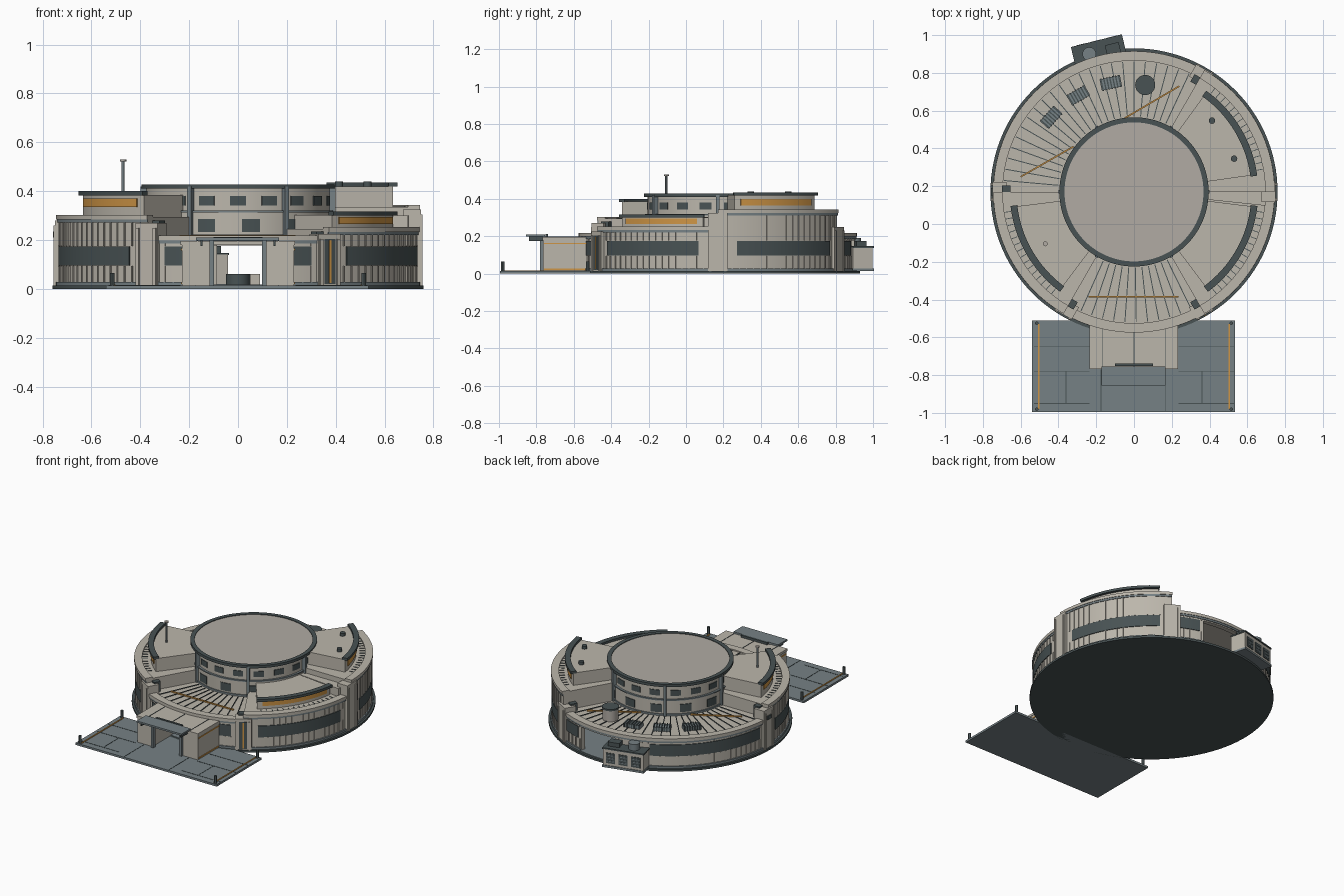
import bpy, bmesh, math
from mathutils import Matrix, Vector

if "Cube" in bpy.data.objects:
    bpy.data.objects.remove(bpy.data.objects["Cube"])

CY = 0.17  # the round building is centred on (0, CY)

def mat(name, r, g, b):
    m = bpy.data.materials.new(name)
    m.diffuse_color = (r, g, b, 1)
    m.use_nodes = True
    m.node_tree.nodes["Principled BSDF"].inputs["Base Color"].default_value = m.diffuse_color
    return m

CREAM = mat("cream_panel", 0.50, 0.47, 0.41)
STONE = mat("warm_grey_roof", 0.44, 0.41, 0.37)
DARK = mat("dark_slate", 0.065, 0.085, 0.088)
BLUE = mat("blue_grey_metal", 0.18, 0.22, 0.235)
ORANGE = mat("orange_light", 0.62, 0.30, 0.06)

parts = {}

def part(name, material):
    if name not in parts:
        parts[name] = (bmesh.new(), material)
    return parts[name][0]

def arc(name, m, r0, r1, a0, a1, z0, z1):
    """Curved block between two radii, two angles (degrees) and two heights."""
    bm = part(name, m)
    full = a1 - a0 >= 360
    n = max(1, round((a1 - a0) / 3))
    rows = []
    for i in range(n if full else n + 1):
        a = math.radians(a0 + (a1 - a0) * i / n)
        c, s = math.cos(a), math.sin(a)
        rows.append([bm.verts.new((r * c, CY + r * s, z))
                     for r, z in ((r0, z0), (r1, z0), (r1, z1), (r0, z1))])
    for i in range(n):
        p, q = rows[i], rows[(i + 1) % len(rows)]
        for k in range(4):
            j = (k + 1) % 4
            bm.faces.new((p[k], p[j], q[j], q[k]))
    if not full:
        bm.faces.new(rows[0])
        bm.faces.new(rows[-1])

def box(name, m, x0, x1, y0, y1, z0, z1):
    M = Matrix.Translation(((x0 + x1) / 2, (y0 + y1) / 2, (z0 + z1) / 2)) \
        @ Matrix.Diagonal((x1 - x0, y1 - y0, z1 - z0, 1))
    bmesh.ops.create_cube(part(name, m), size=1, matrix=M)

def pbox(name, m, ang, r0, r1, width, z0, z1, shift=0):
    """Box turned to face outward at an angle round the building."""
    M = Matrix.Translation((0, CY, 0)) @ Matrix.Rotation(math.radians(ang), 4, 'Z') \
        @ Matrix.Translation(((r0 + r1) / 2, shift, (z0 + z1) / 2)) \
        @ Matrix.Diagonal((r1 - r0, width, z1 - z0, 1))
    bmesh.ops.create_cube(part(name, m), size=1, matrix=M)

def cyl(name, m, x, y, r, z0, z1, n=32):
    bmesh.ops.create_cone(part(name, m), cap_ends=True, segments=n, radius1=r, radius2=r,
                          depth=z1 - z0, matrix=Matrix.Translation((x, y, (z0 + z1) / 2)))

def polar(r, ang):
    a = math.radians(ang)
    return r * math.cos(a), CY + r * math.sin(a)

# Base and hall floor
cyl("base_disc", DARK, 0, CY, 0.76, 0, 0.014, 120)
cyl("hall_floor", BLUE, 0, CY, 0.745, 0.013, 0.018, 120)
cyl("round_desk", DARK, 0, CY, 0.05, 0.018, 0.06)
box("hall_bench", CREAM, 0.05, 0.09, 0.12, 0.22, 0.018, 0.06)

# Outer ring sectors: start, end, wall height, clear opening, window bands
sectors = [(0, 60, 0.335, None, [(8, 54)]),
           (60, 180, 0.21, (76, 97), [(64, 74), (115, 174)]),
           (180, 240, 0.295, None, [(187, 233)]),
           (240, 300, 0.21, (258, 282), [(246, 256), (284, 294)]),
           (300, 360, 0.245, None, [(307, 352)])]
for a0, a1, h, gap, bands in sectors:
    spans = [(a0, gap[0]), (gap[1], a1)] if gap else [(a0, a1)]
    for s in spans:
        arc("outer_wall", CREAM, 0.705, 0.736, *s, 0.014, h)
        arc("wall_plinth", BLUE, 0.73, 0.746, *s, 0.014, 0.028)
    if gap:
        arc("opening_lintel", CREAM, 0.705, 0.736, *gap, 0.178, h)
    arc("cornice", CREAM, 0.695, 0.745, a0, a1, h - 0.012, h + 0.008)
    arc("cornice_trim", BLUE, 0.73, 0.7415, a0, a1, h - 0.024, h - 0.012)
    arc("ring_roof", CREAM, 0.37, 0.71, a0, a1, 0.19, h)
    for b in bands:
        arc("window_band", DARK, 0.72, 0.741, *b, 0.096, 0.174)
    # vertical wall ribs above and below the windows
    for a in range(a0 + 3, a1, 3):
        if gap and gap[0] <= a <= gap[1]:
            continue
        for z0, z1 in ((0.028, 0.094), (0.176, h - 0.02)):
            pbox("wall_rib", CREAM, a, 0.73, 0.741, 0.006, z0, z1)

# Raised terrace blocks with glowing strip and dark visor
for mid, z0, z1, g0, g1 in ((31, 0.335, 0.42, 0.365, 0.40), (210, 0.295, 0.385, 0.335, 0.37),
                            (330, 0.245, 0.302, 0.266, 0.294)):
    arc("terrace_block", CREAM, 0.375, 0.64, mid - 23, mid + 23, z0 - 0.02, z1)
    arc("terrace_light", ORANGE, 0.63, 0.645, mid - 20, mid + 20, g0, g1)
    arc("terrace_visor", DARK, 0.622, 0.658, mid - 23.5, mid + 23.5, z1 - 0.002, z1 + 0.015)
    for i in range(-7, 8):
        pbox("terrace_deck_rib", DARK, mid + 3 * i, 0.66, 0.698, 0.004, z0 - 0.005, z0 + 0.003)

# Low roof seams, front and back
for a in list(range(246, 297, 5)) + list(range(65, 178, 5)):
    pbox("roof_seam", DARK, a, 0.40, 0.69, 0.005, 0.205, 0.214)

# Orange bars lying across the low roofs
def bar(p, q):
    p, q = Vector(p), Vector(q)
    d, c = q - p, (p + q) / 2
    M = Matrix.Translation((c.x, c.y, 0.216)) @ Matrix.Rotation(math.atan2(d.y, d.x), 4, 'Z') \
        @ Matrix.Diagonal((d.length, 0.008, 0.008, 1))
    bmesh.ops.create_cube(part("roof_light_bar", ORANGE), size=1, matrix=M)
bar((-0.24, -0.385), (0.235, -0.385))
bar((-0.60, 0.25), (-0.32, 0.41))
bar((-0.05, 0.56), (0.24, 0.73))

# Pylons between sectors
for a, h in ((0, 0.325), (60, 0.25), (180, 0.28), (240, 0.27), (300, 0.225)):
    pbox("pylon", CREAM, a, 0.675, 0.75, 0.105, 0.014, h)
    for s in (-0.04, 0.04):
        pbox("pylon_fin", CREAM, a, 0.74, 0.756, 0.014, 0.014, h - 0.02, s)
    if a:
        pbox("pylon_cap", DARK, a, 0.655, 0.70, 0.068, 0.2, h + 0.01)
arc("side_gable", CREAM, 0.375, 0.70, -6, 6, 0.2, 0.30)
pbox("pylon_panel", DARK, 300, 0.74, 0.753, 0.05, 0.02, 0.205)
pbox("pylon_light", ORANGE, 300, 0.745, 0.757, 0.009, 0.025, 0.20)
pbox("pylon_lamp", DARK, 180, 0.745, 0.757, 0.04, 0.21, 0.235)

# Central drum
arc("drum_lower_wall", CREAM, 0.355, 0.383, 0, 360, 0.19, 0.315)
arc("drum_upper_wall", CREAM, 0.355, 0.375, 0, 360, 0.315, 0.412)
arc("drum_band", BLUE, 0.36, 0.389, 0, 360, 0.312, 0.32)
arc("drum_foot", BLUE, 0.36, 0.39, 0, 360, 0.205, 0.222)
arc("drum_rim", DARK, 0.368, 0.395, 0, 360, 0.41, 0.428)
cyl("drum_roof", STONE, 0, CY, 0.372, 0.405, 0.424, 120)
for i in range(18):
    a = 20 * i + 10
    arc("drum_upper_window", DARK, 0.37, 0.379, a - 5, a + 5, 0.342, 0.38)
for i in range(13):
    a = 278 + 360 / 13 * i
    arc("drum_lower_window", DARK, 0.378, 0.387, a - 5.5, a + 5.5, 0.232, 0.285)
for a in range(0, 360, 60):
    pbox("drum_pilaster", BLUE, a, 0.37, 0.40, 0.018, 0.2, 0.42)

# Roof equipment
for a in (102, 120, 138):
    pbox("roof_vent", BLUE, a, 0.56, 0.62, 0.11, 0.205, 0.235)
    for i in range(-3, 4):
        pbox("vent_slat", DARK, a, 0.557, 0.623, 0.007, 0.21, 0.24, i * 0.016)
x, y = polar(0.569, 84)
cyl("roof_tank", STONE, x, y, 0.049, 0.2, 0.285)
cyl("roof_tank_lid", DARK, x, y, 0.053, 0.285, 0.297)
for x, y in ((0.413, 0.547), (0.53, 0.346)):
    cyl("roof_cowl", DARK, x, y, 0.017, 0.415, 0.44, 16)
cyl("mast", BLUE, -0.47, -0.105, 0.006, 0.38, 0.525, 12)
cyl("mast_tip", STONE, -0.47, -0.105, 0.013, 0.522, 0.53, 12)

# Service pod on the back
pbox("service_pod", CREAM, 104, 0.71, 0.82, 0.27, 0.02, 0.14)
pbox("service_pod_top", DARK, 104, 0.71, 0.825, 0.278, 0.138, 0.147)
pbox("service_pod_foot", BLUE, 104, 0.71, 0.825, 0.278, 0.014, 0.028)
for s in (-0.085, 0, 0.085):
    pbox("pod_grille", DARK, 104, 0.815, 0.824, 0.06, 0.045, 0.115, s)
    for z in (0.06, 0.08, 0.10):
        pbox("pod_slat", BLUE, 104, 0.815, 0.826, 0.05, z - 0.003, z + 0.003, s)
x, y = -0.237, 0.90
cyl("pod_tank", BLUE, x, y, 0.036, 0.14, 0.19)
pbox("pod_unit", DARK, 104, 0.735, 0.79, 0.075, 0.14, 0.175, -0.075)

# Front plaza with seams, kerb lights and posts
box("plaza", BLUE, -0.54, 0.535, -0.995, -0.51, 0, 0.014)
for x in (-0.175, 0.165):
    box("plaza_seam", DARK, x - 0.002, x + 0.002, -0.99, -0.77, 0.01, 0.0155)
for s in (-1, 1):
    for y in (-0.65, -0.78, -0.95):
        box("plaza_seam", DARK, min(s * 0.235, s * 0.53), max(s * 0.235, s * 0.53),
            y - 0.002, y + 0.002, 0.01, 0.0155)
    box("plaza_seam", DARK, s * 0.36 - 0.002, s * 0.36 + 0.002, -0.95, -0.78, 0.01, 0.0155)
    box("plaza_light", ORANGE, s * 0.505 - 0.004, s * 0.505 + 0.004, -0.98, -0.53, 0.01, 0.018)
    for y in (-0.98, -0.525):
        cyl("plaza_post", DARK, s * 0.515, y, 0.009, 0.01, 0.065, 12)

# Entrance porch
for s in (-1, 1):
    lo, hi = sorted((s * 0.115, s * 0.23))
    box("porch_wall", CREAM, lo, hi, -0.765, -0.50, 0.014, 0.186)
    box("porch_pillar", BLUE, s * 0.108 - 0.009, s * 0.108 + 0.009, -0.78, -0.755, 0.014, 0.20)
    box("canopy_bracket", DARK, s * 0.15 - 0.004, s * 0.15 + 0.004, -0.84, -0.76, 0.175, 0.20)
    for z in (0.02, 0.158):
        box("porch_light", ORANGE, s * 0.231 - 0.003, s * 0.231 + 0.003, -0.76, -0.53, z, z + 0.007)
box("porch_roof", CREAM, -0.235, 0.233, -0.768, -0.47, 0.18, 0.196)
for x in (-0.165, 0, 0.165):
    box("porch_roof_seam", DARK, x - 0.002, x + 0.002, -0.765, -0.54, 0.19, 0.198)
box("canopy", BLUE, -0.172, 0.168, -0.855, -0.755, 0.198, 0.21)
box("canopy_bar", DARK, -0.10, 0.10, -0.752, -0.738, 0.19, 0.212)

# Turn every part into an object
for name, (bm, m) in parts.items():
    bmesh.ops.recalc_face_normals(bm, faces=bm.faces[:])
    me = bpy.data.meshes.new(name)
    bm.to_mesh(me)
    bm.free()
    me.materials.append(m)
    ob = bpy.data.objects.new(name, me)
    bpy.context.collection.objects.link(ob)
    ob.select_set(True)
    bpy.context.view_layer.objects.active = ob
bpy.ops.object.shade_smooth_by_angle(angle=math.radians(30))
